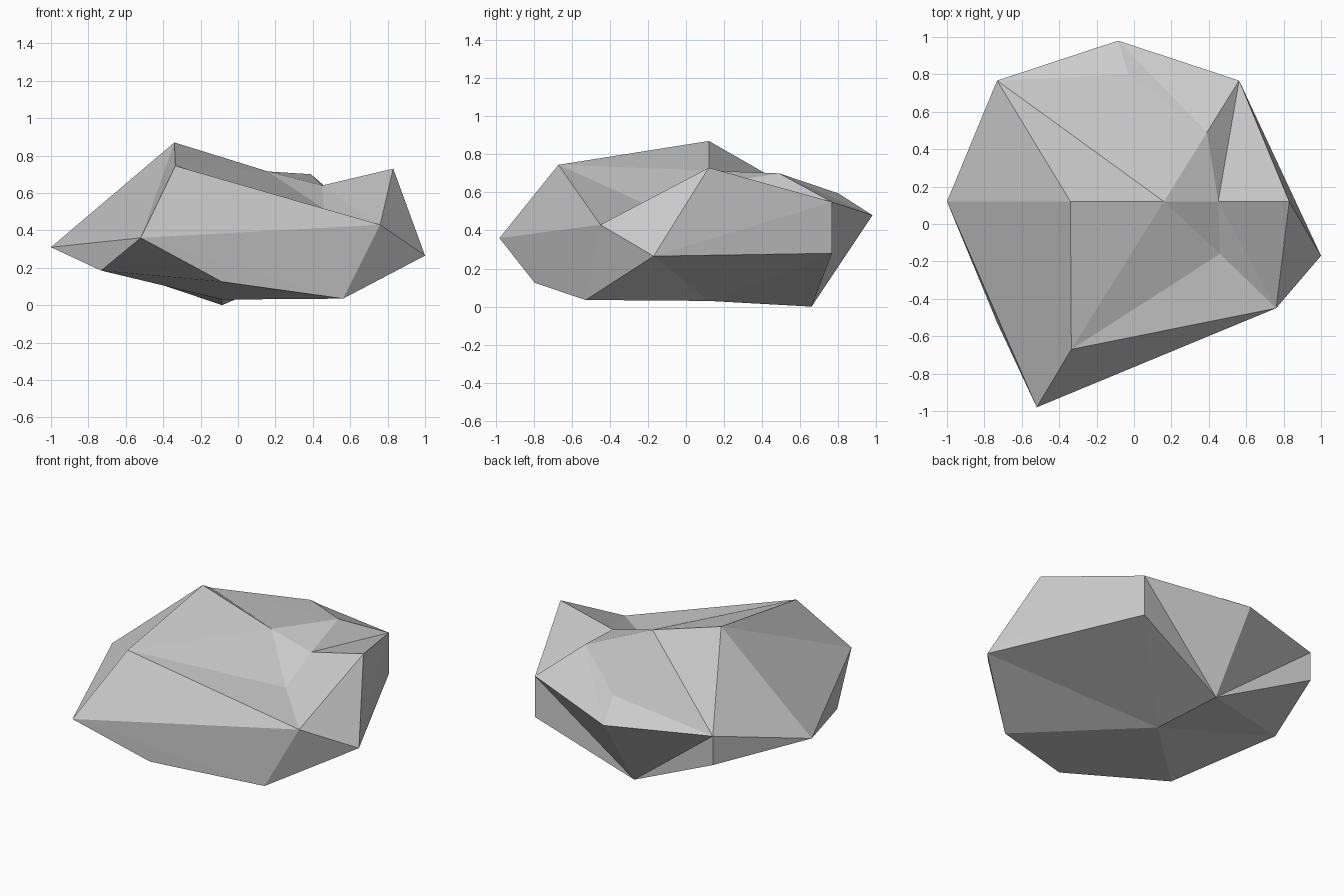
import bpy
import bmesh
from math import cos, sin, radians

cube = bpy.data.objects.get("Cube")
if cube:
    bpy.data.objects.remove(cube, do_unlink=True)

CENTRE_X, CENTRE_Y, RADIUS = -0.085, 0.12, 0.915


def rim(angle, z):
    """Point on the octagonal girth of the boulder."""
    a = radians(angle)
    return (CENTRE_X + RADIUS * cos(a), CENTRE_Y + RADIUS * sin(a), z)


# Corners of the boulder
corners = {
    # girth
    "east": rim(0, 0.73), "north_east": rim(45, 0.55), "north_east_low": rim(45, 0.28),
    "north_west": rim(135, 0.5), "north_west_low": rim(135, 0.31), "west": rim(180, 0.31),
    "south_west": rim(225, 0.185), "south": rim(270, 0.125), "south_east": rim(315, 0.035),
    # chipped outer corners
    "north": (-0.085, 0.98, 0.48), "east_tip": (1.0, -0.17, 0.265),
    "east_shoulder": (0.76, -0.45, 0.43), "front_tip": (-0.52, -0.98, 0.36),
    # crown
    "front_crest": (-0.335, -0.67, 0.745), "peak": (-0.34, CENTRE_Y, 0.87),
    "saddle": (0.16, CENTRE_Y, 0.715), "notch": (0.45, CENTRE_Y, 0.64),
    "hollow": (0.46, -0.16, 0.515), "back_crest": (0.39, 0.49, 0.7),
    "back_ledge": (-0.03, 0.8, 0.595),
    # underside
    "base": (CENTRE_X, CENTRE_Y, 0.03), "back_foot": (-0.085, 0.66, 0.0),
}

# Facets spread as fans from a hub corner around its neighbours
fans = {
    "base": "back_foot north_east_low east_tip south_east south south_west west back_foot",
    "back_foot": "north_east_low north_east north north_west north_west_low west",
    "east_tip": "south_east east_shoulder east north_east north_east_low",
    "front_tip": "west south_west south south_east east_shoulder front_crest peak west",
    "north_west": "north_west_low west peak saddle back_crest back_ledge north",
    "notch": "saddle back_crest north_east east east_shoulder hollow saddle",
    "front_crest": "peak saddle hollow east_shoulder",
    "back_crest": "back_ledge north north_east",
}

bm = bmesh.new()
verts = {name: bm.verts.new(co) for name, co in corners.items()}
for hub, names in fans.items():
    around = names.split()
    for a, b in zip(around, around[1:]):
        bm.faces.new((verts[hub], verts[a], verts[b]))
bmesh.ops.recalc_face_normals(bm, faces=bm.faces[:])

mesh = bpy.data.meshes.new("boulder")
bm.to_mesh(mesh)
bm.free()

# Stone colour
stone = bpy.data.materials.new("stone_grey")
stone.use_nodes = True
colour = (0.6, 0.6, 0.6, 1.0)
stone.diffuse_color = colour
for node in stone.node_tree.nodes:
    if node.type == "BSDF_PRINCIPLED":
        node.inputs["Base Color"].default_value = colour
mesh.materials.append(stone)

boulder = bpy.data.objects.new("boulder", mesh)
bpy.context.scene.collection.objects.link(boulder)
